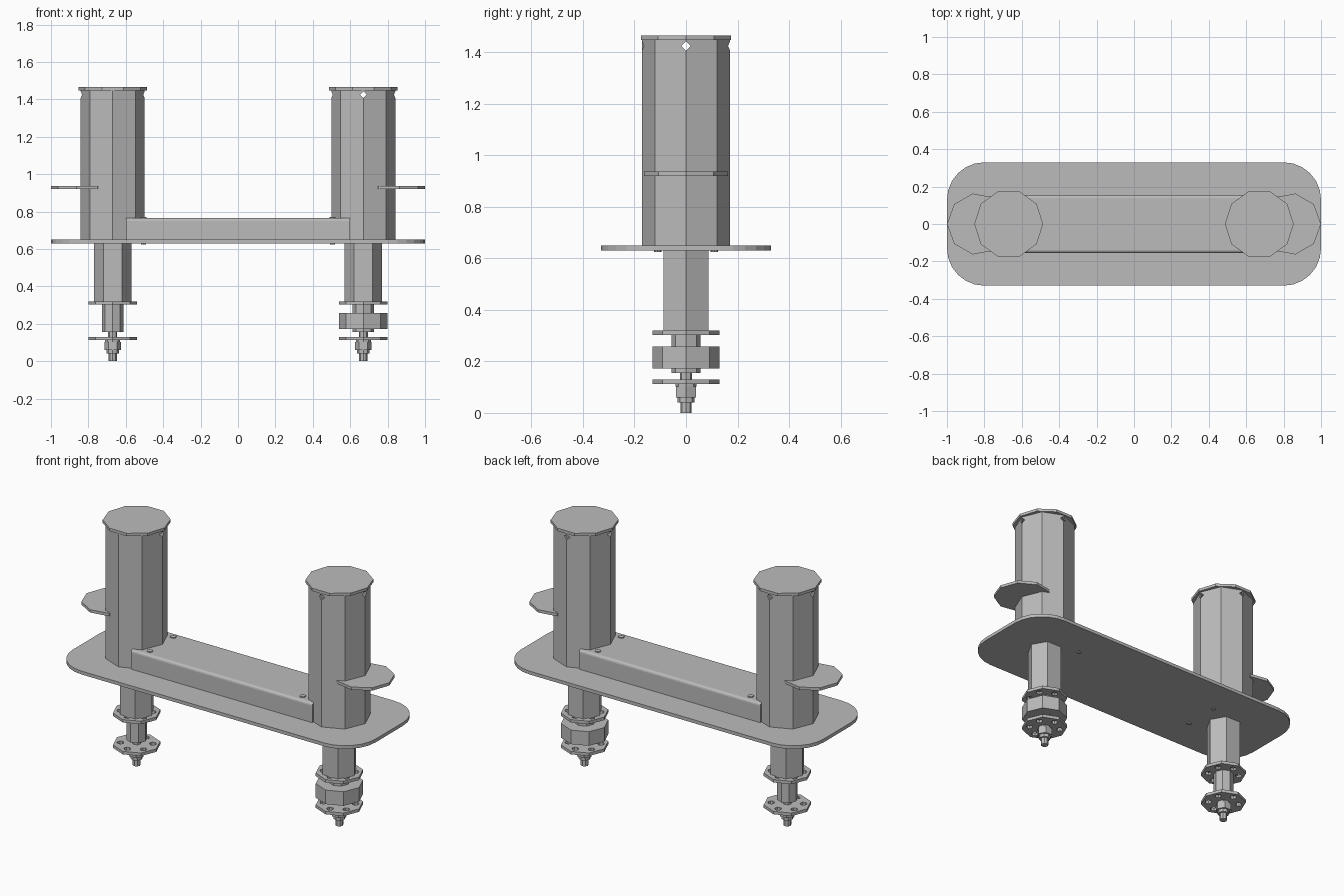
import bpy, bmesh
from math import cos, sin, pi, radians
from mathutils import Matrix

cube = bpy.data.objects.get("Cube")
if cube:
    bpy.data.objects.remove(cube, do_unlink=True)

# One plain metal colour
metal = bpy.data.materials.new("grey_metal")
metal.use_nodes = True
grey = (0.5, 0.5, 0.5, 1)
metal.diffuse_color = grey
metal.node_tree.nodes["Principled BSDF"].inputs["Base Color"].default_value = grey


def extrude_outline(name, points, z0, z1):
    """Flat outline raised from z0 to z1."""
    bm = bmesh.new()
    face = bm.faces.new([bm.verts.new((x, y, z0)) for x, y in points])
    raised = bmesh.ops.extrude_face_region(bm, geom=[face])["geom"]
    tops = [v for v in raised if isinstance(v, bmesh.types.BMVert)]
    bmesh.ops.translate(bm, verts=tops, vec=(0, 0, z1 - z0))
    bmesh.ops.recalc_face_normals(bm, faces=bm.faces)
    mesh = bpy.data.meshes.new(name)
    bm.to_mesh(mesh)
    bm.free()
    mesh.materials.append(metal)
    obj = bpy.data.objects.new(name, mesh)
    bpy.context.collection.objects.link(obj)
    return obj


def prism(name, x, y, r, sides, z0, z1, start=0):
    """Upright regular prism with a corner at the start angle."""
    angles = [start + 2 * pi * i / sides for i in range(sides)]
    return extrude_outline(name, [(x + r * cos(a), y + r * sin(a)) for a in angles], z0, z1)


def cut(obj, cutter):
    """Subtract the cutter from the object, then discard the cutter."""
    cutter.hide_render = True
    mod = obj.modifiers.new("cut", 'BOOLEAN')
    mod.operation, mod.solver, mod.object = 'DIFFERENCE', 'EXACT', cutter
    bpy.context.view_layer.objects.active = obj
    bpy.ops.object.modifier_apply(modifier=mod.name)
    bpy.data.objects.remove(cutter, do_unlink=True)


def flange(name, x, z0, z1):
    """Eight-sided disc with a ring of bolt holes."""
    disc = prism(name, x, 0, 0.13, 8, z0, z1)
    for i in range(6):
        a = 2 * pi * i / 6 + pi / 6
        cut(disc, prism("hole", x + 0.088 * cos(a), 0.088 * sin(a), 0.019, 8, z0 - 0.05, z1 + 0.05))


# Base plate with rounded corners
corners = [(0.8, 0.13, 0), (-0.8, 0.13, 90), (-0.8, -0.13, 180), (0.8, -0.13, 270)]
outline = [(cx + 0.2 * cos(radians(a + 15 * i)), cy + 0.2 * sin(radians(a + 15 * i)))
           for cx, cy, a in corners for i in range(7)]
extrude_outline("base_plate", outline, 0.63, 0.65)

# Central housing between the towers, its long top edges rounded
housing = extrude_outline("housing", [(-0.6, -0.155), (0.6, -0.155), (0.6, 0.155), (-0.6, 0.155)],
                          0.65, 0.765)
bm = bmesh.new()
bm.from_mesh(housing.data)
long_edges = [e for e in bm.edges if all(v.co.z > 0.7 for v in e.verts) and e.calc_length() > 1]
bmesh.ops.bevel(bm, geom=long_edges, offset=0.015, segments=3, profile=0.5, affect='EDGES')
bm.to_mesh(housing.data)
bm.free()

# Screw heads on the housing and screw ends under the plate
for x in (-0.505, 0.505):
    for y in (-0.11, 0.11):
        prism("housing_screw", x, y, 0.017, 8, 0.762, 0.77)
        prism("plate_screw", x, y, 0.014, 8, 0.625, 0.632)

for side, word in ((-1, "right"), (1, "left")):
    cx = 0.67 * side

    # Hollow tower with small square vents below its cap
    tower = prism(word + "_tower", cx, 0, 0.171, 8, 0.65, 1.452)
    cut(tower, prism("bore", cx, 0, 0.16, 8, 0.66, 1.5))
    for turn in range(4):
        if side < 0 and turn == 3:
            continue
        vent = prism("vent", 0, 0, 0.018, 4, 0.1, 0.25)
        vent.data.transform(Matrix.Translation((cx, 0, 1.425))
                            @ Matrix.Rotation(turn * pi / 2, 4, 'Z')
                            @ Matrix.Rotation(pi / 2, 4, 'Y'))
        cut(tower, vent)
    prism(word + "_tower_cap", cx, 0, 0.184, 10, 1.448, 1.465)

    # Outer shelf disc, set halfway into the tower wall
    prism(word + "_shelf", 0.835 * side, 0, 0.165, 9, 0.92, 0.937, 0 if side > 0 else pi)

    # Leg and flanges
    prism(word + "_leg", cx, 0, 0.1, 6, 0.315, 0.635)
    flange(word + "_upper_flange", cx, 0.302, 0.32)
    flange(word + "_lower_flange", cx, 0.112, 0.13)

    # Neck, spindle and end nut
    prism(word + "_neck", cx, 0, 0.057, 8, 0.155, 0.31)
    prism(word + "_spindle", cx, 0, 0.024, 8, 0.04, 0.16)
    prism(word + "_washer", cx, 0, 0.04, 8, 0.102, 0.112)
    prism(word + "_nut", cx, 0, 0.045, 6, 0.06, 0.102)
    prism(word + "_lock_collar", cx, 0, 0.033, 8, 0.04, 0.06)
    prism(word + "_spindle_tip", cx, 0, 0.022, 8, 0, 0.045)

# Heavy ring on one spindle only
prism("left_ring", 0.67, 0, 0.13, 8, 0.173, 0.257)
